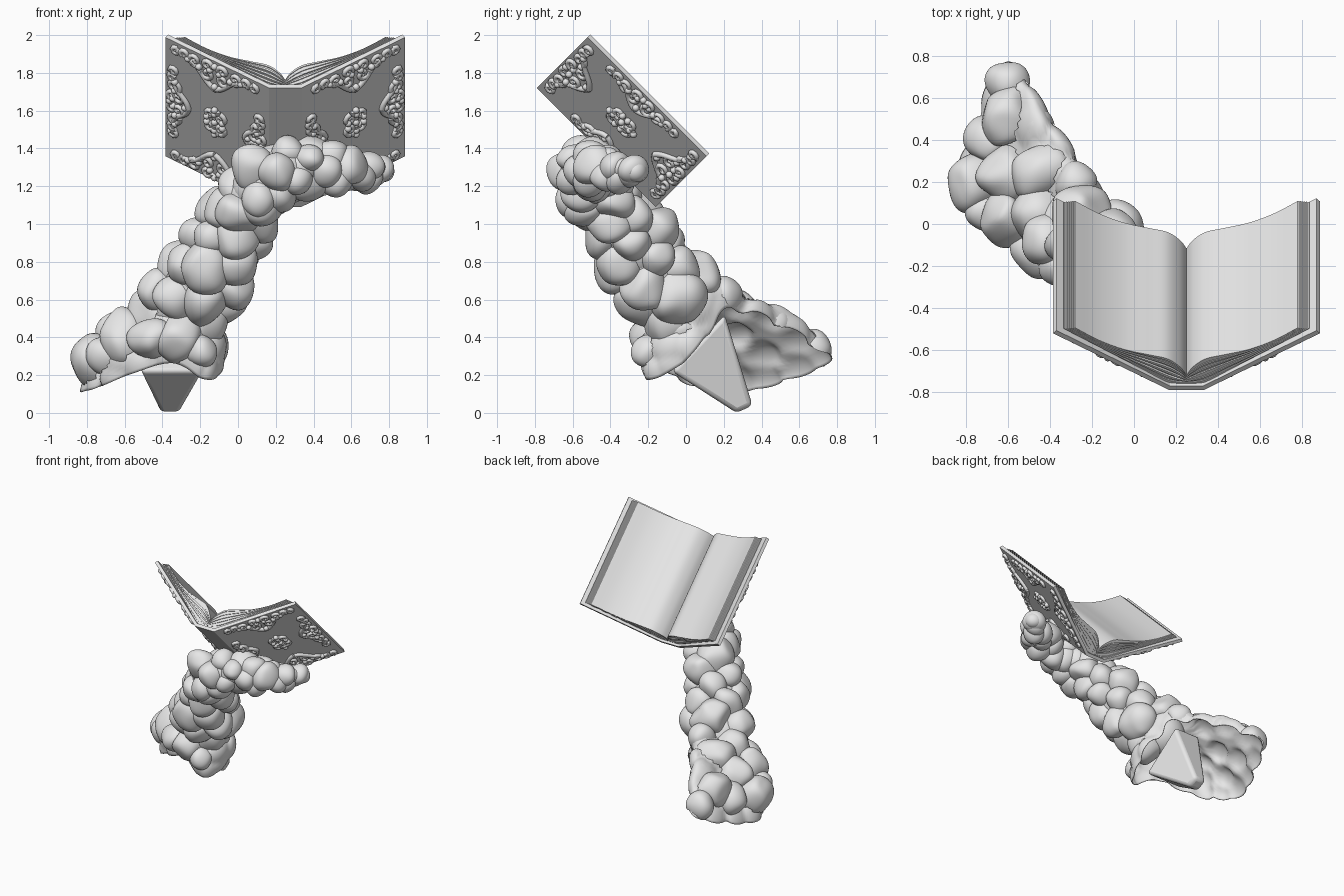
import bpy, bmesh, random
from math import sin, cos, pi, radians, sqrt
from mathutils import Vector, Matrix, noise
from mathutils.bvhtree import BVHTree

random.seed(4)
if "Cube" in bpy.data.objects:
    bpy.data.objects.remove(bpy.data.objects["Cube"])

stone = bpy.data.materials.new("plain_light_grey")
stone.use_nodes = True
stone.diffuse_color = (0.8, 0.8, 0.8, 1)
stone.node_tree.nodes["Principled BSDF"].inputs["Base Color"].default_value = (0.8, 0.8, 0.8, 1)


def add_mesh(name, me, matrix=Matrix(), sharp=35):
    me.materials.clear()
    me.materials.append(stone)
    me.shade_smooth()
    if sharp:
        me.set_sharp_from_angle(angle=radians(sharp))
    ob = bpy.data.objects.new(name, me)
    ob.matrix_world = matrix
    bpy.context.collection.objects.link(ob)
    return ob


def finish(name, bm, matrix=Matrix(), sharp=35):
    bmesh.ops.recalc_face_normals(bm, faces=bm.faces)
    me = bpy.data.meshes.new(name)
    bm.to_mesh(me)
    bm.free()
    return add_mesh(name, me, matrix, sharp)


def spline(pts, steps, closed=False):
    """Smooth curve through the given points."""
    n = len(pts)
    pick = (lambda i: pts[i % n]) if closed else (lambda i: pts[max(0, min(n - 1, i))])
    out = []
    for i in range(n if closed else n - 1):
        a, b, c, d = (pick(i + k) for k in (-1, 0, 1, 2))
        for k in range(steps):
            t = k / steps
            out.append(0.5 * (2 * b + (c - a) * t + (2 * a - 5 * b + 4 * c - d) * t ** 2
                              + (3 * b - a - 3 * c + d) * t ** 3))
    return out if closed else out + [pts[-1]]


def prism(bm, profile, half):
    """Extrude a (u, w) outline along the book's height."""
    ends = [[bm.verts.new((u, v, w)) for u, w in profile] for v in (-half, half)]
    n = len(profile)
    for ring in ends:
        bm.faces.new(ring)
    for i in range(n):
        j = (i + 1) % n
        bm.faces.new((ends[0][i], ends[0][j], ends[1][j], ends[1][i]))


# Book: local u across, v along the spine, w out of the open pages
book = Matrix.Translation((0.25, -0.475, 1.405)) @ Matrix.Rotation(radians(-45), 4, 'X')

# Cover with flat spine and two raised boards
bm = bmesh.new()
right_side = [(0.085, 0), (0.635, 0.38), (0.62, 0.40), (0.078, 0.025)]
prism(bm, right_side + [(-u, w) for u, w in reversed(right_side)], 0.445)
finish("book_cover", bm, book, 20)

# Page blocks: stacked sheaves between the board and the open page
top = [Vector(p) for p in ((0, .08), (.03, .135), (.09, .19), (.18, .218), (.3, .255), (.42, .318), (.53, .4))]
base = [Vector(p) for p in ((0, .025), (.05, .026), (.1, .04), (.2, .113), (.33, .208), (.46, .303), (.585, .394))]
top, base = spline(top, 5), spline(base, 5)
LAYERS = 11
for side, label in ((1, "left"), (-1, "right")):
    bm = bmesh.new()
    for k in range(LAYERS):
        low = [b.lerp(t, k / LAYERS) for b, t in zip(base, top)]
        high = [b.lerp(t, (k + 1) / LAYERS) for b, t in zip(base, top)]
        inset = 0 if k % 2 == 0 else random.uniform(.004, .012)
        edge = Vector((inset, inset * 0.7))
        low[-1], high[-1] = low[-1] - edge, high[-1] - edge
        prism(bm, [(side * p.x, p.y) for p in low + high[::-1]], 0.427 - inset)
    finish(label + "_pages", bm, book, 30)


# Scrollwork on the boards
def curl(cx, cy, size, start, turn, count=14):
    """Spiral as (x, y, thickness) points."""
    pts = []
    for k in range(count):
        t = k / (count - 1)
        r, a = size * (1 - 0.85 * t), start + turn * t * 8
        pts.append((cx + r * cos(a), cy + r * sin(a), 1.2 - 0.4 * t))
    return pts


def tendril(half, depth):
    """Long wave running from the crest down to the edge, ending in a curl."""
    wave = [(half * t, depth * (1 - t) ** 1.3 + 0.012 * sin(9 * t) + 0.02, 1.4 - 0.5 * t)
            for t in [k / 14 for k in range(15)]]
    return wave + curl(half, 0.045, 0.027, -pi / 2, 1, 12)


def edge_motif(half, depth):
    one = [tendril(half, depth), curl(half * .52, .045, .042, 2, -1), curl(half * .2, depth * .6, .04, 0, 1),
           curl(half * .2, .035, .034, 3, 1), curl(half * .78, .035, .028, 1, -1)]
    beads = [(half * .4, depth * .45), (half * .12, depth * .35), (half * .68, .055), (0, depth), (0, .02)]
    return one, beads


def centre_motif():
    one = [curl(.04, .035, .036, 0, 1), curl(.04, -.035, .036, 2, -1), curl(.075, 0, .022, 1, 1)]
    return one, [(0, 0), (.02, .05), (.02, -.05), (.06, 0), (.09, 0)]


motifs = [(edge_motif(.25, .17), (.345, -.435), 0), (edge_motif(.25, .17), (.345, .435), pi),
          (edge_motif(.23, .12), (.655, 0), pi / 2), (edge_motif(.18, .11), (.02, 0), -pi / 2),
          (centre_motif(), (.345, 0), pi / 2)]
for side, label in ((1, "left"), (-1, "right")):
    board = Matrix(((side * .823, 0, side * .568, side * .085), (0, 1, 0, 0),
                    (.568, 0, -.823, 0), (0, 0, 0, 1)))
    cu = bpy.data.curves.new(label + "_scroll_curve", 'CURVE')
    cu.dimensions, cu.bevel_depth, cu.bevel_resolution, cu.use_fill_caps = '3D', 0.012, 2, True
    bm = bmesh.new()
    for (lines, beads), (s, v), turn in motifs:
        place = board @ Matrix.Translation((s, v, 0.006)) @ Matrix.Rotation(turn, 4, 'Z')
        for m in (1, -1):
            for line in lines:
                sp = cu.splines.new('POLY')
                sp.points.add(len(line) - 1)
                for p, (x, y, r) in zip(sp.points, line):
                    p.co = (*(place @ Vector((m * x, y, 0))), 1)
                    p.radius = r
            for x, y in beads:
                bmesh.ops.create_icosphere(bm, subdivisions=2, radius=0.019, matrix=place
                                           @ Matrix.Translation((m * x, y, 0.004)))
    helper = bpy.data.objects.new("helper", cu)
    add_mesh(label + "_scrollwork", bpy.data.meshes.new_from_object(helper), book, 0)
    bpy.data.objects.remove(helper)
    finish(label + "_scroll_beads", bm, book, 0)


# Lumpy cloud puff
def puff(bm, centre, size):
    shape = Matrix.Diagonal([random.uniform(.9, 1.15) for _ in range(3)] + [1])
    spin = Matrix.Rotation(random.uniform(0, 6), 4, Vector((1, random.random(), random.random())))
    verts = bmesh.ops.create_icosphere(bm, subdivisions=4, radius=size,
                                       matrix=Matrix.Translation(centre) @ spin @ shape)["verts"]
    for v in verts:
        v.co += noise.noise_vector(v.co * 6) * size * 0.22
    return verts


# Billowing trail: puffs wound around a tapering path (x, y, z, radius)
path = spline([Vector(p) for p in (
    (-.3, -.02, .57, .27), (-.16, -.18, .75, .28), (-.05, -.29, .92, .25), (.03, -.38, 1.05, .21),
    (.1, -.49, 1.19, .21), (.25, -.56, 1.29, .18), (.48, -.49, 1.3, .15),
    (.65, -.38, 1.28, .12), (.77, -.26, 1.27, .06))], 24)
bm, core = bmesh.new(), bmesh.new()
due, winding = 0, 0
for a, b in zip(path, path[1:]):
    p, r = a.xyz, a.w
    step = b.xyz - p
    size = 0.3 * r + 0.042
    due += step.length * r / (0.55 * size * size)
    while due > 1:
        due -= 1
        winding += 2.4
        along = step.normalized()
        out = Matrix.Rotation(winding, 3, along) @ along.orthogonal().normalized()
        puff(bm, p + out * max(0, r - size), size * random.uniform(.78, 1.2))
puff(bm, path[-1].xyz, 0.055)
for p in path[::8]:
    bmesh.ops.create_icosphere(core, subdivisions=3, radius=p.w * .64, matrix=Matrix.Translation(p.xyz))
finish("cloud_puffs", bm, sharp=0)
finish("cloud_core", core, sharp=0)

# Hollow flared skirt of cloud with a scalloped rim
rim = spline([Vector(p) for p in (
    (-.12, -.1, .2), (-.09, .06, .32), (-.2, .22, .54), (-.37, .45, .47), (-.56, .74, .31), (-.68, .66, .22),
    (-.77, .42, .14), (-.8, .22, .12), (-.72, .06, .14), (-.55, -.06, .21), (-.35, -.15, .26), (-.2, -.2, .18))],
    12, True)
centre = sum(rim, Vector()) / len(rim)
rise = Vector((-.38, .06, .58)) - centre
N, ROWS = len(rim), 30


def dome(i, phi):
    return centre + (rim[int(i) % N] - centre) * 0.95 * cos(phi) + rise * sin(phi)


seeds = []
for count, phi in ((15, .08), (11, .42), (7, .8), (4, 1.15)):
    for k in range(count):
        seeds.append((dome((k + random.uniform(.2, .6)) * N / count, phi), random.uniform(.07, .11)))
bm = bmesh.new()
rows = []
for j in range(ROWS):
    phi = j / ROWS * pi / 2
    row = []
    for i in range(N):
        p = dome(i, phi)
        bulge = max(sqrt(max(0, r * r - (p - c).length_squared)) for c, r in seeds)
        row.append(bm.verts.new(p + (p - centre).normalized() * bulge * 0.55))
    rows.append(row)
for low, high in zip(rows, rows[1:]):
    for i in range(N):
        j = (i + 1) % N
        bm.faces.new((low[i], low[j], high[j], high[i]))
bm.faces.new(rows[-1])
bmesh.ops.smooth_vert(bm, verts=bm.verts, factor=0.5, use_axis_x=True, use_axis_y=True, use_axis_z=True)
surface = BVHTree.FromBMesh(bm)
skirt = finish("cloud_skirt", bm, sharp=0)
shell = skirt.modifiers.new("shell", 'SOLIDIFY')
shell.thickness = 0.006

# Puffs resting on the skirt, trimmed where they would enter its hollow
bm = bmesh.new()
for x, y, z, r in (
        (-.6, .68, .34, .1), (-.59, .52, .39, .14), (-.46, .46, .47, .09), (-.7, .4, .31, .11),
        (-.76, .2, .28, .13), (-.6, .24, .42, .13), (-.45, .25, .54, .13), (-.6, .02, .4, .14),
        (-.7, .06, .31, .1), (-.28, .2, .62, .1), (-.42, .04, .52, .14), (-.46, -.13, .39, .12),
        (-.3, -.17, .4, .13), (-.17, -.03, .44, .1), (-.19, -.2, .33, .09)):
    inner = []
    for v in puff(bm, Vector((x, y, z)), r):
        near = surface.find_nearest(v.co)[0]
        if (v.co - near).dot(near - centre) < 0 and (v.co - near).length > 0.002:
            inner.append(v)
    bmesh.ops.delete(bm, geom=inner, context='VERTS')
finish("skirt_puffs", bm, sharp=0)

# Tapered foot leaning into the skirt
bm = bmesh.new()
rings = []
for c, low_x, high_x, arm in ((Vector((-.36, .31, .02)), .05, .05, Vector((0, .042, .02))),
                              (Vector((-.35, .065, .37)), .17, .12, Vector((0, .14, .15)))):
    rings.append([bm.verts.new(c + Vector((sx * (high_x if sy > 0 else low_x), 0, 0)) + arm * sy)
                  for sx, sy in ((-1, -1), (1, -1), (1, 1), (-1, 1))])
for ring in rings:
    bm.faces.new(ring)
for i in range(4):
    j = (i + 1) % 4
    bm.faces.new((rings[0][i], rings[0][j], rings[1][j], rings[1][i]))
foot = finish("tapered_foot", bm)
bevel = foot.modifiers.new("soft_edges", 'BEVEL')
bevel.width, bevel.segments = 0.025, 3
